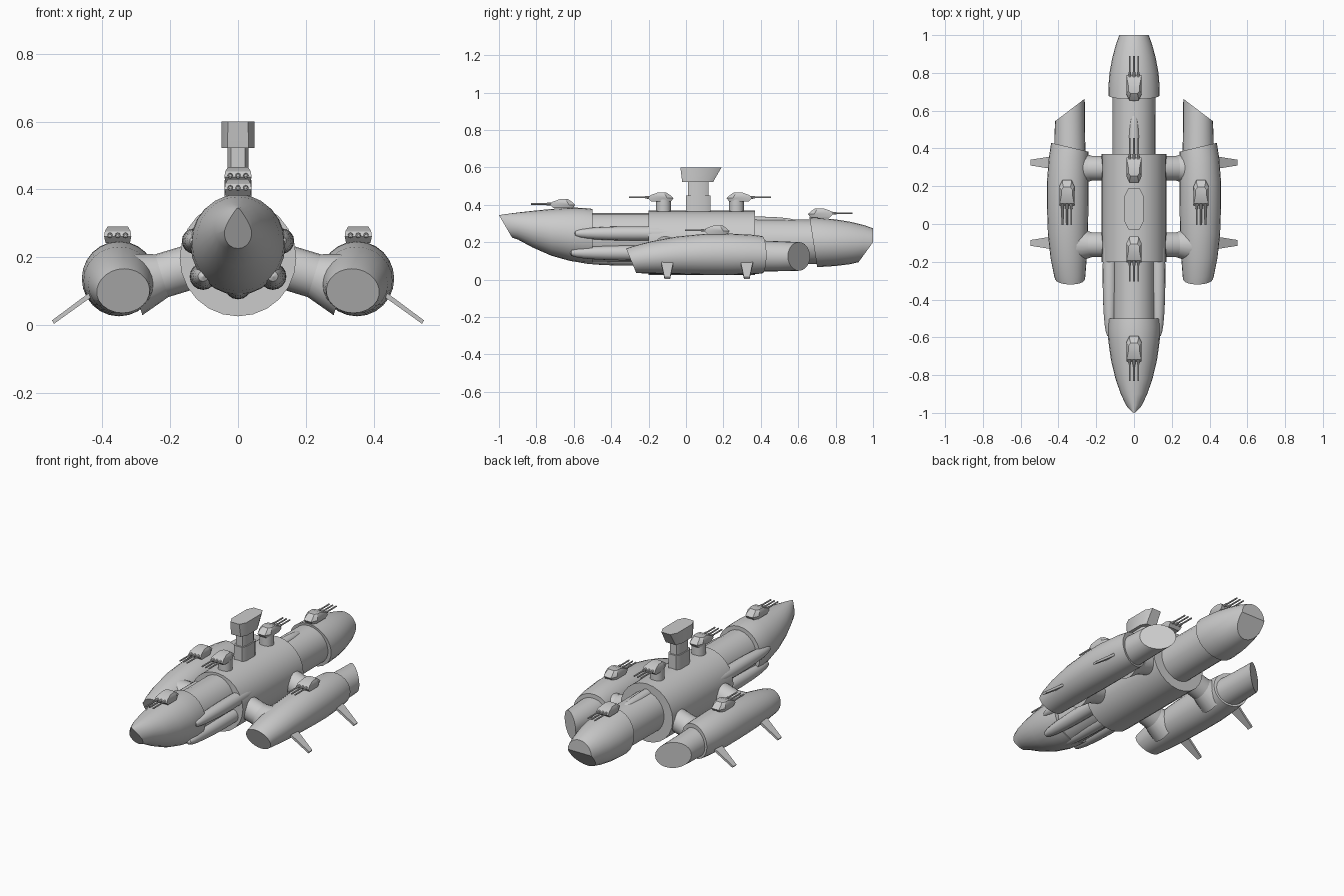
import bpy, bmesh
from math import sin, cos, pi, radians
from mathutils import Vector

old = bpy.data.objects.get("Cube")
if old:
    bpy.data.objects.remove(old, do_unlink=True)

GREY = (0.6, 0.6, 0.6, 1)
mat = bpy.data.materials.new("hull grey")
mat.use_nodes = True
mat.diffuse_color = GREY
mat.node_tree.nodes["Principled BSDF"].inputs["Base Color"].default_value = GREY
parts = []


def finish(name, bm):
    bmesh.ops.recalc_face_normals(bm, faces=bm.faces)
    me = bpy.data.meshes.new(name)
    bm.to_mesh(me)
    bm.free()
    me.materials.append(mat)
    ob = bpy.data.objects.new(name, me)
    bpy.context.collection.objects.link(ob)
    parts.append(ob)
    return ob


def skin(name, rings, cuts=()):
    """Bridge equal-length rings, cap both ends, then slice off with planes."""
    bm = bmesh.new()
    loops = [[bm.verts.new(p) for p in ring] for ring in rings]
    n = len(loops[0])
    for a, b in zip(loops, loops[1:]):
        for i in range(n):
            j = (i + 1) % n
            bm.faces.new((a[i], a[j], b[j], b[i]))
    bm.faces.new(loops[0])
    bm.faces.new(loops[-1])
    for point, normal in cuts:
        geom = bm.verts[:] + bm.edges[:] + bm.faces[:]
        res = bmesh.ops.bisect_plane(bm, geom=geom, plane_co=point, plane_no=normal,
                                     clear_outer=True)
        edges = [e for e in res["geom_cut"] if isinstance(e, bmesh.types.BMEdge)]
        if edges:
            bmesh.ops.contextual_create(bm, geom=edges)
    return finish(name, bm)


def hull(name, sections, cuts=(), n=24):
    """Elliptical sections along y: (y, x centre, half width, bottom, top)."""
    rings = [[(x + w * cos(2 * pi * i / n), y, (lo + hi) / 2 + (hi - lo) / 2 * sin(2 * pi * i / n))
              for i in range(n)] for y, x, w, lo, hi in sections]
    return skin(name, rings, cuts)


def tube(name, a, b, r1, r2=None, n=16):
    a, b = Vector(a), Vector(b)
    q = (b - a).to_track_quat("Z", "Y")
    circle = [Vector((cos(2 * pi * i / n), sin(2 * pi * i / n), 0)) for i in range(n)]
    return skin(name, [[p + q @ (c * r) for c in circle] for p, r in ((a, r1), (b, r2 or r1))])


def tower_block(name, levels):
    """Chamfered blocks: (z, half width, front y, back y, chamfer)."""
    rings = []
    for z, w, f, b, c in levels:
        rings.append([(w, f + c, z), (w, b - c, z), (w - c / 2, b, z), (c / 2 - w, b, z),
                      (-w, b - c, z), (-w, f + c, z), (c / 2 - w, f, z), (w - c / 2, f, z)])
    return skin(name, rings)


def pod(name, x, z, r, y0, y1, steps=14):
    """Long spindle-shaped pod."""
    secs = []
    for i in range(steps + 1):
        t = i / steps
        w = max(r * sin(pi * t) ** 0.65, 0.001)
        secs.append((y0 + (y1 - y0) * (1 - cos(pi * t)) / 2, x, w, z - w, z + w))
    return hull(name, secs, n=16)


def turret(name, x, y, z, d, barbette=0):
    """Triple gun house at (x, y, z); d is the barrel direction along y."""
    if barbette:
        tube(name + "_barbette", (x, y - d * 0.015, z - barbette - 0.02), (x, y - d * 0.015, z + 0.01), 0.04)
    levels = [(0, 0.036, 0.05, -0.055), (0.018, 0.04, 0.068, -0.068),
              (0.034, 0.038, 0.055, -0.05), (0.048, 0.03, 0.015, -0.03)]
    rings = []
    for h, w, f, b in levels:
        pts = [(w, f), (-w, f), (-w, b * 0.5), (-w * 0.6, b), (w * 0.6, b), (w, b * 0.5)]
        rings.append([(x + px, y + d * py, z + h) for px, py in pts])
    skin(name + "_house", rings)
    for k in (-1, 0, 1):
        bx = x + k * 0.023
        tube(name + "_sleeve", (bx, y + d * 0.04, z + 0.022), (bx, y + d * 0.085, z + 0.022), 0.009, 0.007, 8)
        tube(name + "_barrel", (bx, y + d * 0.06, z + 0.022), (bx, y + d * 0.17, z + 0.022), 0.0045, n=8)


# Main hull, front to back
hull("nose", [(-1.0, 0, 0.012, 0.24, 0.345), (-0.96, 0, 0.042, 0.235, 0.351),
              (-0.9, 0, 0.07, 0.215, 0.359), (-0.82, 0, 0.098, 0.172, 0.368),
              (-0.72, 0, 0.122, 0.128, 0.378), (-0.62, 0, 0.136, 0.1, 0.385),
              (-0.55, 0, 0.14, 0.09, 0.384), (-0.5, 0, 0.138, 0.088, 0.378)],
     [((0, -1.0, 0.345), (0, -0.12, -0.07))])
hull("fore_hull", [(-0.52, 0, 0.115, 0.09, 0.355), (-0.15, 0, 0.115, 0.09, 0.355)])
hull("middle_hull", [(-0.2, 0, 0.172, 0.025, 0.369), (0.37, 0, 0.172, 0.025, 0.369)])
hull("aft_hull", [(0.3, 0, 0.115, 0.08, 0.325), (0.72, 0, 0.115, 0.085, 0.32)])
hull("tail", [(0.64, 0, 0.136, 0.068, 0.335), (0.72, 0, 0.136, 0.068, 0.33),
              (0.8, 0, 0.13, 0.073, 0.322), (0.88, 0, 0.115, 0.083, 0.309),
              (0.95, 0, 0.096, 0.1, 0.292), (1.0, 0, 0.078, 0.12, 0.275)],
     [((0, 0.66, 0.335), (0, -0.26, -0.04)), ((0, 1.0, 0.2), (0, 0.11, -0.08))])

# Spindle pods around the hull
pod("keel_pod", 0, 0.115, 0.04, -0.6, 0.0)
pod("dorsal_fairing", 0, 0.305, 0.032, 0.15, 0.59)
for s in (-1, 1):
    pod("upper_pod", s * 0.128, 0.247, 0.038, -0.6, 0.05)
    pod("lower_pod", s * 0.103, 0.143, 0.04, -0.62, 0.05)

# Outriggers with arms, fins and guns
for s in (-1, 1):
    hull("outrigger", [(y, s * x, w, lo, hi) for y, x, w, lo, hi in (
        (-0.33, 0.335, 0.068, 0.037, 0.162), (-0.28, 0.34, 0.082, 0.035, 0.18),
        (-0.18, 0.346, 0.096, 0.033, 0.206), (-0.05, 0.35, 0.106, 0.03, 0.23),
        (0.1, 0.351, 0.11, 0.026, 0.245), (0.22, 0.351, 0.11, 0.025, 0.247),
        (0.35, 0.346, 0.105, 0.029, 0.24), (0.46, 0.338, 0.096, 0.036, 0.226))],
         [((0, -0.32, 0.165), (0, -0.12, -0.05)), ((s * 0.25, 0.385, 0), (s * -0.05, 0.21, 0))])
    hull("outrigger_nozzle", [(0.33, s * 0.34, 0.085, 0.042, 0.212), (0.5, s * 0.34, 0.08, 0.045, 0.205),
                              (0.7, s * 0.334, 0.073, 0.05, 0.197)],
         [((s * 0.265, 0.66, 0), (s * 0.11, 0.145, 0))])
    for y in (-0.11, 0.295):
        tube("arm", (s * 0.06, y, 0.195), (s * 0.34, y, 0.11), 0.066, n=20)
        tube("arm_collar", (s * 0.225, y, 0.145), (s * 0.31, y, 0.119), 0.066, 0.095, n=20)
    for y in (-0.1, 0.325):
        root = [(s * (0.42 + a), y + b, 0.1 + c) for a, b, c in (
            (-0.004, -0.035, -0.006), (-0.004, 0.035, -0.006), (0.004, 0.035, 0.006), (0.004, -0.035, 0.006))]
        tip = [(s * (0.546 + a), y + b, 0.008 + c) for a, b, c in (
            (-0.003, -0.015, -0.005), (-0.003, 0.015, -0.005), (0.003, 0.015, 0.005), (0.003, -0.015, 0.005))]
        skin("fin", [root, tip])
    turret("outrigger_turret", s * 0.355, 0.165, 0.242, -1)

# Command tower
tower_block("tower_base", [(0.35, 0.038, 0.0, 0.13, 0.025), (0.45, 0.038, 0.0, 0.13, 0.025)])
tower_block("tower_column", [(0.44, 0.031, 0.01, 0.12, 0.02), (0.53, 0.031, 0.01, 0.12, 0.02)])
tower_block("tower_head", [(0.522, 0.049, -0.02, 0.145, 0.035), (0.535, 0.049, -0.022, 0.152, 0.035),
                           (0.6, 0.049, -0.03, 0.19, 0.04)])

# Centre-line guns
turret("nose_turret", 0, -0.66, 0.382, -1)
turret("fore_turret", 0, -0.135, 0.418, -1, 0.06)
turret("aft_turret", 0, 0.285, 0.418, 1, 0.06)
turret("tail_turret", 0, 0.72, 0.333, 1)

# Smooth the curved sides, keep the cut edges crisp
bpy.ops.object.select_all(action="DESELECT")
for ob in parts:
    ob.select_set(True)
bpy.context.view_layer.objects.active = parts[0]
bpy.ops.object.shade_smooth_by_angle(angle=radians(30))
